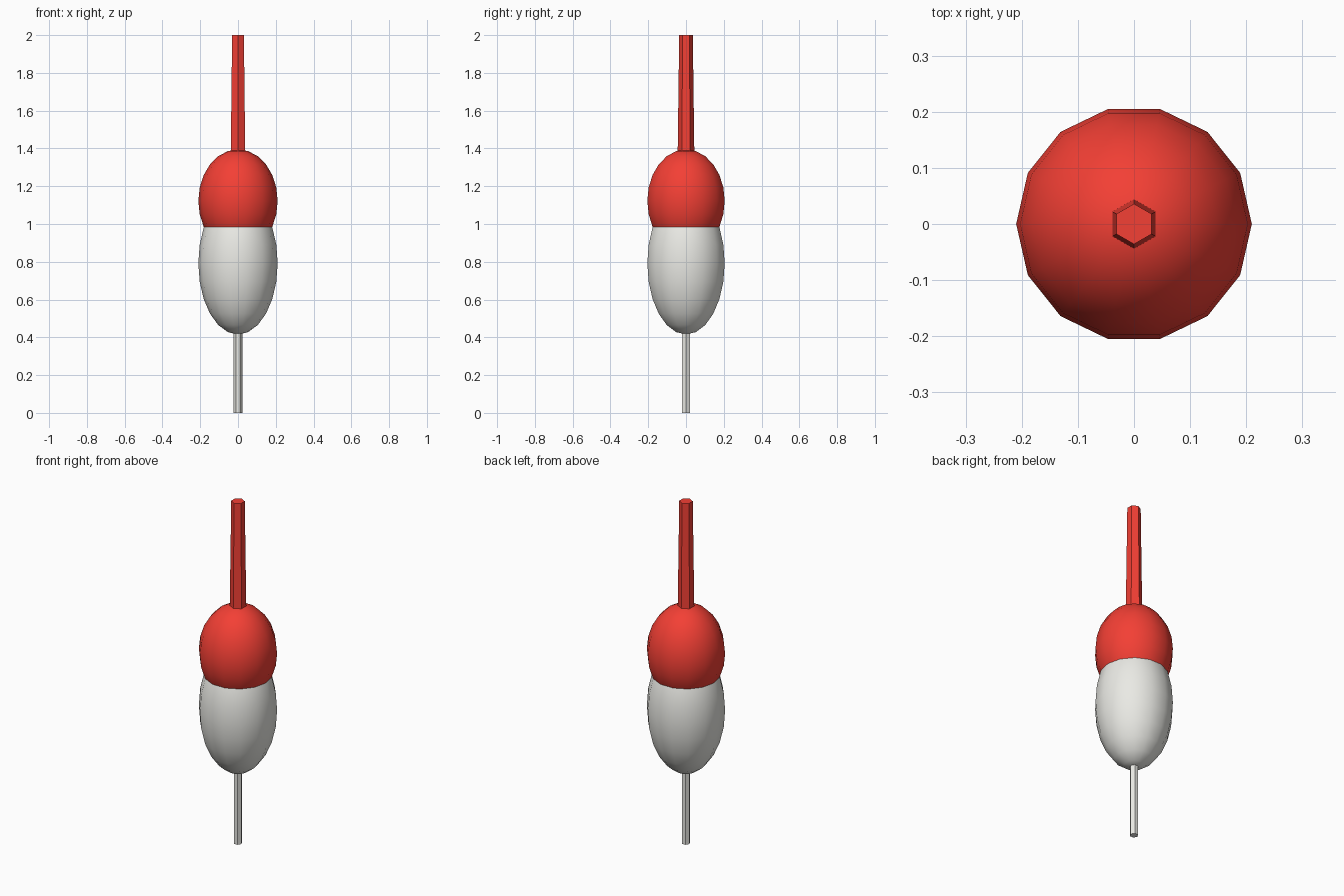
import bpy, math

if "Cube" in bpy.data.objects:
    bpy.data.objects.remove(bpy.data.objects["Cube"])


def material(name, color):
    m = bpy.data.materials.new(name)
    m.diffuse_color = color
    m.use_nodes = True
    m.node_tree.nodes["Principled BSDF"].inputs["Base Color"].default_value = m.diffuse_color
    return m


RED = material("red", (0.9, 0.05, 0.035, 1))
WHITE = material("white", (0.82, 0.82, 0.78, 1))


def finish(name, mat, angle):
    ob = bpy.context.object
    ob.name = name
    ob.data.materials.append(mat)
    bpy.ops.object.transform_apply(location=False, rotation=True, scale=True)
    bpy.ops.object.shade_smooth_by_angle(angle=math.radians(angle))
    return ob


def egg(name, z0, z1, radius, mat):
    bpy.ops.mesh.primitive_uv_sphere_add(segments=14, ring_count=12, radius=1,
                                         location=(0, 0, (z0 + z1) / 2))
    bpy.context.object.scale = (radius, radius, (z1 - z0) / 2)
    # 14 segments put a vertex on y; turn so one lies on x
    bpy.context.object.rotation_euler.z = math.pi / 2
    return finish(name, mat, 60)


def stick(name, z0, z1, r0, r1, turn, mat):
    bpy.ops.mesh.primitive_cone_add(vertices=6, radius1=r0, radius2=r1, depth=z1 - z0,
                                    location=(0, 0, (z0 + z1) / 2))
    bpy.context.object.rotation_euler.z = turn
    return finish(name, mat, 40)


# Float body: two overlapping ellipsoids
egg("lower_body", 0.415, 1.17, 0.21, WHITE)
egg("upper_body", 0.85, 1.395, 0.21, RED)

# Tapered antenna above, thin stem below
stick("antenna", 1.385, 2.0, 0.044, 0.036, 0, RED)
stick("stem", 0.0, 0.42, 0.023, 0.023, math.pi / 6, WHITE)
